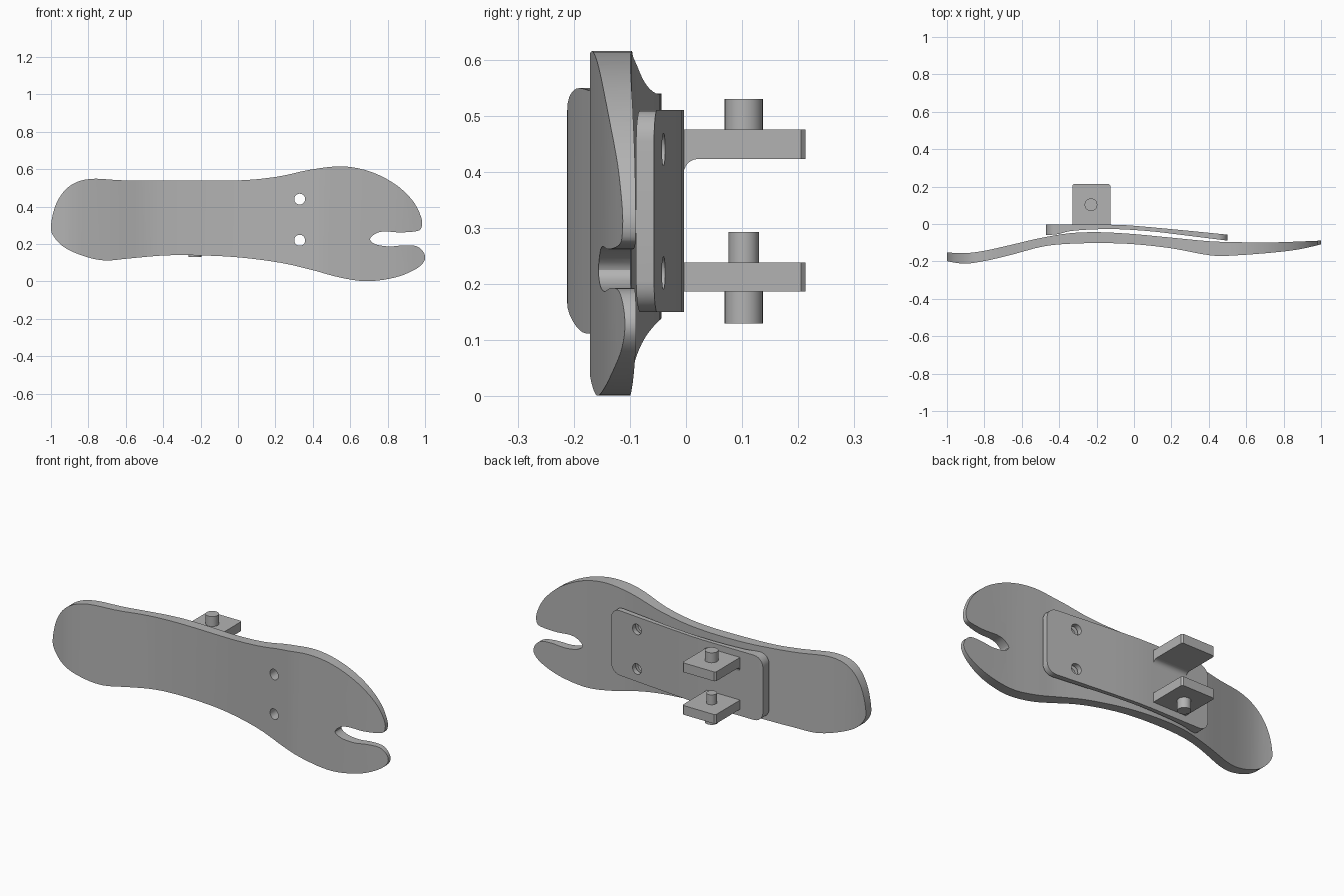
import bpy, bmesh, math
from mathutils import Vector

if "Cube" in bpy.data.objects:
    bpy.data.objects.remove(bpy.data.objects["Cube"])

# One grey finish for every part
grey = bpy.data.materials.new("plain grey")
grey.use_nodes = True
GREY = (0.45, 0.45, 0.45, 1)
grey.diffuse_color = GREY
grey.node_tree.nodes["Principled BSDF"].inputs["Base Color"].default_value = GREY


def spline(pts, steps=4, closed=False):
    """Catmull-Rom curve through 2D points."""
    n, out = len(pts), []
    P = [Vector(p) for p in pts]
    get = (lambda i: P[i % n]) if closed else (lambda i: P[max(0, min(n - 1, i))])
    for i in range(n if closed else n - 1):
        a, b, c, d = (get(i + k) for k in (-1, 0, 1, 2))
        for s in range(steps):
            t = s / steps
            out.append(0.5 * (2 * b + (c - a) * t + (2 * a - 5 * b + 4 * c - d) * t * t
                              + (3 * b - a - 3 * c + d) * t ** 3))
    if not closed:
        out.append(P[-1])
    return out


def round_rect(x0, x1, z0, z1, r, n=6):
    """Rectangle outline with rounded corners."""
    out = []
    corners = ((x1 - r, z1 - r), (x0 + r, z1 - r), (x0 + r, z0 + r), (x1 - r, z0 + r))
    for q, (cx, cz) in enumerate(corners):
        for k in range(n + 1):
            a = math.pi / 2 * (q + k / n)
            out.append((cx + r * math.cos(a), cz + r * math.sin(a)))
    return out


def prism(name, pts, axis, lo, hi):
    """Extrude a 2D outline along x, y or z."""
    place = {"x": lambda p, d: (d, p[0], p[1]),
             "y": lambda p, d: (p[0], d, p[1]),
             "z": lambda p, d: (p[0], p[1], d)}[axis]
    bm = bmesh.new()
    face = bm.faces.new([bm.verts.new(place(p, lo)) for p in pts])
    ext = bmesh.ops.extrude_face_region(bm, geom=[face])
    shift = Vector(place((0, 0), hi - lo))
    bmesh.ops.translate(bm, vec=shift,
                        verts=[v for v in ext["geom"] if isinstance(v, bmesh.types.BMVert)])
    bmesh.ops.recalc_face_normals(bm, faces=bm.faces)
    mesh = bpy.data.meshes.new(name)
    bm.to_mesh(mesh)
    bm.free()
    ob = bpy.data.objects.new(name, mesh)
    mesh.materials.append(grey)
    bpy.context.collection.objects.link(ob)
    return ob


def select(ob):
    bpy.ops.object.select_all(action="DESELECT")
    ob.select_set(True)
    bpy.context.view_layer.objects.active = ob


def boolean(ob, cutter, operation):
    mod = ob.modifiers.new("cut", "BOOLEAN")
    mod.operation, mod.solver, mod.object = operation, "EXACT", cutter
    select(ob)
    bpy.ops.object.modifier_apply(modifier=mod.name)
    bpy.data.objects.remove(cutter)


def smooth(ob, angle=30):
    select(ob)
    bpy.ops.object.shade_smooth_by_angle(angle=math.radians(angle))


def circle(cx, cy, r, n=32):
    return [(cx + r * math.cos(2 * math.pi * i / n), cy + r * math.sin(2 * math.pi * i / n))
            for i in range(n)]


def drill(ob):
    """Two bolt holes straight through."""
    for z in (0.22, 0.44):
        boolean(ob, prism("hole", circle(0.33, z, 0.029), "y", -0.4, 0.2), "DIFFERENCE")


# Foot plate: sole outline with a split toe, crossed with a curved side profile
outline = [(-1, .30), (-.97, .42), (-.90, .51), (-.79, .548), (-.60, .54), (-.31, .54),
           (0, .54), (.21, .56), (.385, .597), (.555, .615), (.705, .588), (.84, .52),
           (.935, .43), (.98, .34), (.98, .285), (.95, .268), (.865, .262), (.785, .267),
           (.738, .257), (.706, .225), (.738, .198), (.81, .187), (.89, .193), (.957, .187),
           (.995, .15), (.995, .107), (.947, .064), (.84, .021), (.69, .001), (.545, .021),
           (.385, .064), (.225, .10), (.01, .128), (-.2, .139), (-.39, .139), (-.58, .123),
           (-.71, .112), (-.82, .134), (-.925, .18), (-.985, .24)]
front = [(-1.02, -.195), (-.91, -.212), (-.80, -.198), (-.66, -.166), (-.50, -.123),
         (-.37, -.107), (-.18, -.102), (0, -.108), (.2, -.130), (.41, -.168), (.54, -.168),
         (.75, -.152), (.89, -.134), (1.02, -.104)]
back = [(1.02, -.088), (.72, -.099), (.52, -.096), (.40, -.092), (.2, -.073), (0, -.054),
        (-.18, -.044), (-.34, -.049), (-.5, -.075), (-.66, -.112), (-.80, -.143),
        (-.91, -.156), (-1.02, -.150)]
foot = prism("foot_plate", spline(outline, 5, True), "y", -0.4, 0.2)
boolean(foot, prism("bend", spline(front) + spline(back), "z", -0.2, 0.9), "INTERSECT")
drill(foot)
smooth(foot)

# Mounting plate behind the foot, rounded at the corners
mount_back = [(.55, -.062), (.3, -.037), (.1, -.018), (-.03, -.007), (-.12, -.004), (-.55, -.004)]
mount_front = [(-.55, -.062), (-.42, -.056), (-.34, -.038), (-.22, -.029), (-.08, -.028),
               (.1, -.040), (.3, -.064), (.55, -.095)]
mount = prism("mounting_plate", round_rect(-.47, .5, .15, .51, .055), "y", -0.4, 0.2)
boolean(mount, prism("bend", spline(mount_front) + mount_back, "z", -0.2, 0.9), "INTERSECT")
drill(mount)
smooth(mount)

# Two tabs reaching back from the mounting plate
for name, z0, z1 in (("lower_tab", .187, .238), ("upper_tab", .423, .475)):
    tab = prism(name, [(-.33, -.01), (-.125, -.01), (-.125, .205), (-.133, .213),
                       (-.322, .213), (-.33, .205)], "z", z0, z1)
    smooth(tab)

# Curved fillet under the upper tab
arc = [(.022 - .026 * math.sin(a * math.pi / 12), .397 + .026 * math.cos(a * math.pi / 12))
       for a in range(7)]
fillet = prism("tab_fillet", [(-.006, .424)] + [(.022, .424)] + arc + [(-.006, .397)],
               "x", -.33, -.125)
smooth(fillet)

# Round pins on the tabs
for name, r, z0, z1 in (("upper_pin", .034, .474, .53), ("inner_pin", .027, .237, .293),
                        ("bottom_pin", .034, .13, .188)):
    smooth(prism(name, circle(-.23, .103, r), "z", z0, z1))
